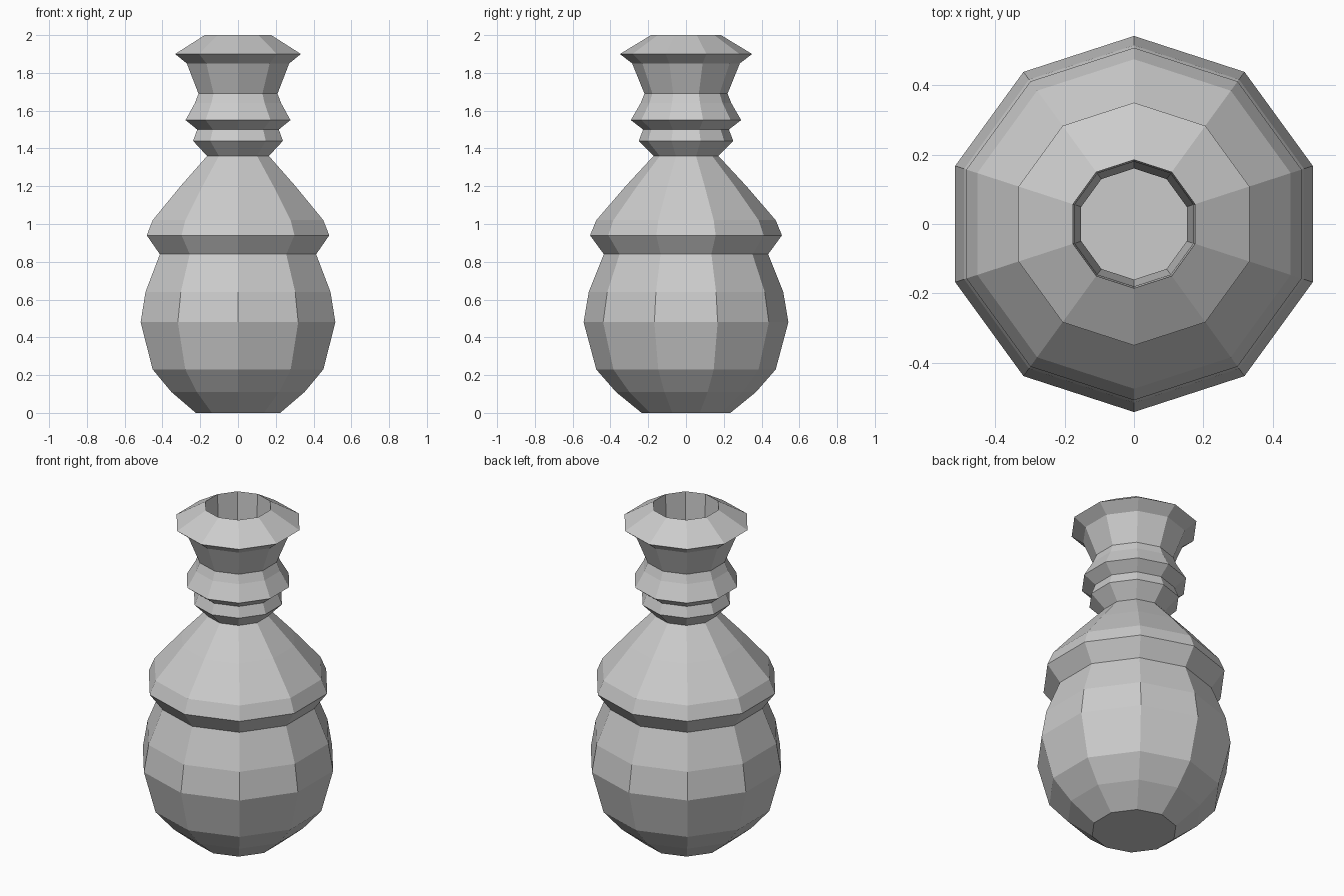
import bpy, bmesh
from math import cos, sin, pi

if "Cube" in bpy.data.objects:
    bpy.data.objects.remove(bpy.data.objects["Cube"])

SIDES = 10

# (radius, height) from the base up the outside
outer = [(0.235, 0.0), (0.37, 0.11), (0.475, 0.23), (0.542, 0.48), (0.515, 0.64),
         (0.435, 0.84), (0.508, 0.94), (0.475, 1.02), (0.32, 1.20),
         (0.172, 1.36), (0.25, 1.44), (0.227, 1.50), (0.292, 1.55),
         (0.24, 1.64), (0.22, 1.69), (0.285, 1.85), (0.35, 1.90), (0.185, 2.0)]
# from the mouth down the inside
inner = [(0.18, 1.84), (0.178, 1.62), (0.16, 1.36), (0.30, 1.18),
         (0.44, 1.0), (0.41, 0.84), (0.51, 0.48), (0.44, 0.24), (0.22, 0.04)]


def lathe(name, profile):
    """Revolve a profile into a low-poly solid with both ends capped."""
    bm = bmesh.new()
    rings = []
    for r, z in profile:
        rings.append([bm.verts.new((r * cos(pi / 2 + 2 * pi * i / SIDES),
                                    r * sin(pi / 2 + 2 * pi * i / SIDES), z))
                      for i in range(SIDES)])
    for a, b in zip(rings, rings[1:]):
        for i in range(SIDES):
            j = (i + 1) % SIDES
            bm.faces.new((a[i], a[j], b[j], b[i]))
    bm.faces.new(rings[0][::-1])
    bm.faces.new(rings[-1])
    bmesh.ops.recalc_face_normals(bm, faces=bm.faces)
    mesh = bpy.data.meshes.new(name)
    bm.to_mesh(mesh)
    bm.free()
    obj = bpy.data.objects.new(name, mesh)
    bpy.context.collection.objects.link(obj)
    return obj


# Hollow bottle: outside wall, rim, then inside wall and floor
lathe("vase", outer + inner)
